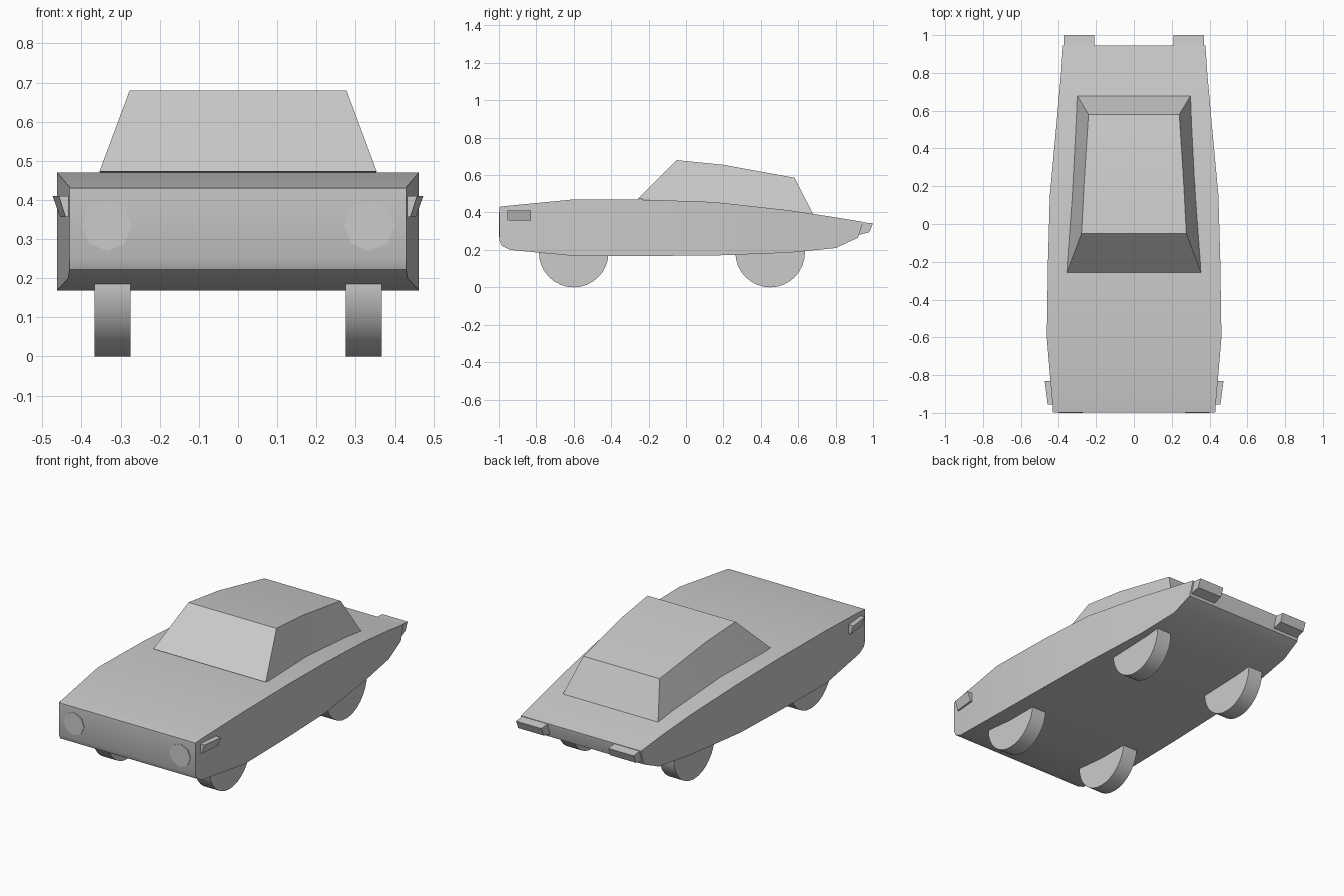
import bpy, bmesh, math
from mathutils import Matrix

cube = bpy.data.objects.get("Cube")
if cube:
    bpy.data.objects.remove(cube, do_unlink=True)

GREY = (0.6, 0.6, 0.6, 1)
paint = bpy.data.materials.new("plain_grey")
paint.use_nodes = True
paint.diffuse_color = GREY
paint.node_tree.nodes["Principled BSDF"].inputs["Base Color"].default_value = GREY


def finish(name, bm, smooth=0):
    """Turn a bmesh into a named, painted object."""
    bmesh.ops.recalc_face_normals(bm, faces=bm.faces)
    mesh = bpy.data.meshes.new(name)
    bm.to_mesh(mesh)
    bm.free()
    mesh.materials.append(paint)
    ob = bpy.data.objects.new(name, mesh)
    bpy.context.collection.objects.link(ob)
    if smooth:
        bpy.ops.object.select_all(action='DESELECT')
        ob.select_set(True)
        bpy.context.view_layer.objects.active = ob
        bpy.ops.object.shade_smooth_by_angle(angle=math.radians(smooth))
    return ob


def loft(name, rings, smooth=0):
    """Skin a list of four-point rings and cap both ends."""
    bm = bmesh.new()
    loops = [[bm.verts.new(p) for p in ring] for ring in rings]
    for a, b in zip(loops, loops[1:]):
        for i in range(4):
            j = (i + 1) % 4
            bm.faces.new((a[i], a[j], b[j], b[i]))
    bm.faces.new(loops[0])
    bm.faces.new(loops[-1])
    return finish(name, bm, smooth)


def cylinder(name, sides, radius, depth, axis, place, smooth=0):
    bm = bmesh.new()
    bmesh.ops.create_cone(bm, cap_ends=True, segments=sides, radius1=radius,
                          radius2=radius, depth=depth,
                          matrix=Matrix.Translation(place) @ Matrix.Rotation(math.pi / 2, 4, axis))
    return finish(name, bm, smooth)


# Body: stations of y, underside, top, half width
stations = [
    (-0.997, 0.25, 0.43, 0.43), (-0.985, 0.222, 0.432, 0.431),
    (-0.94, 0.2, 0.437, 0.434), (-0.6, 0.168, 0.47, 0.463),
    (-0.2, 0.168, 0.468, 0.457), (0.15, 0.17, 0.456, 0.447),
    (0.55, 0.185, 0.412, 0.41), (0.8, 0.21, 0.374, 0.388),
    (0.92, 0.265, 0.354, 0.38), (0.945, 0.345, 0.35, 0.378),
]
loft("body", [[(-w, y, lo), (w, y, lo), (w, y, hi), (-w, y, hi)]
              for y, lo, hi, w in stations], smooth=35)

# Cabin: rings pair a base point with a roof point
cabin = [
    ((-0.256, 0.473, 0.354), (-0.05, 0.68, 0.277)),
    ((0.21, 0.432, 0.327), (0.2, 0.655, 0.264)),
    ((0.68, 0.39, 0.30), (0.58, 0.586, 0.24)),
]
loft("cabin", [[(-bw, by, bz), (bw, by, bz), (tw, ty, tz), (-tw, ty, tz)]
               for (by, bz, bw), (ty, tz, tw) in cabin], smooth=25)

for side, word in ((1, "left"), (-1, "right")):
    # Wheels
    for y, end in ((-0.6, "front"), (0.45, "rear")):
        cylinder(f"{end}_{word}_wheel", 32, 0.186, 0.092, 'Y',
                 (side * 0.321, y, 0.186), smooth=40)
    # Headlight discs
    cylinder(f"{word}_headlight", 8, 0.065, 0.006, 'X', (side * 0.335, -0.997, 0.335))
    # Rear bumper blocks
    loft(f"{word}_bumper", [[(side * x, 0.92, 0.35), (side * x, 1.0, 0.342),
                             (side * x, 0.98, 0.295), (side * x, 0.905, 0.275)]
                            for x in (0.21, 0.37)])
    # Wedge-shaped side lamps
    loft(f"{word}_side_lamp", [[(side * 0.425, y, 0.41), (side * top, y, 0.41),
                                (side * low, y, 0.357), (side * 0.425, y, 0.357)]
                               for y, top, low in ((-0.955, 0.458, 0.441), (-0.83, 0.474, 0.455))])
